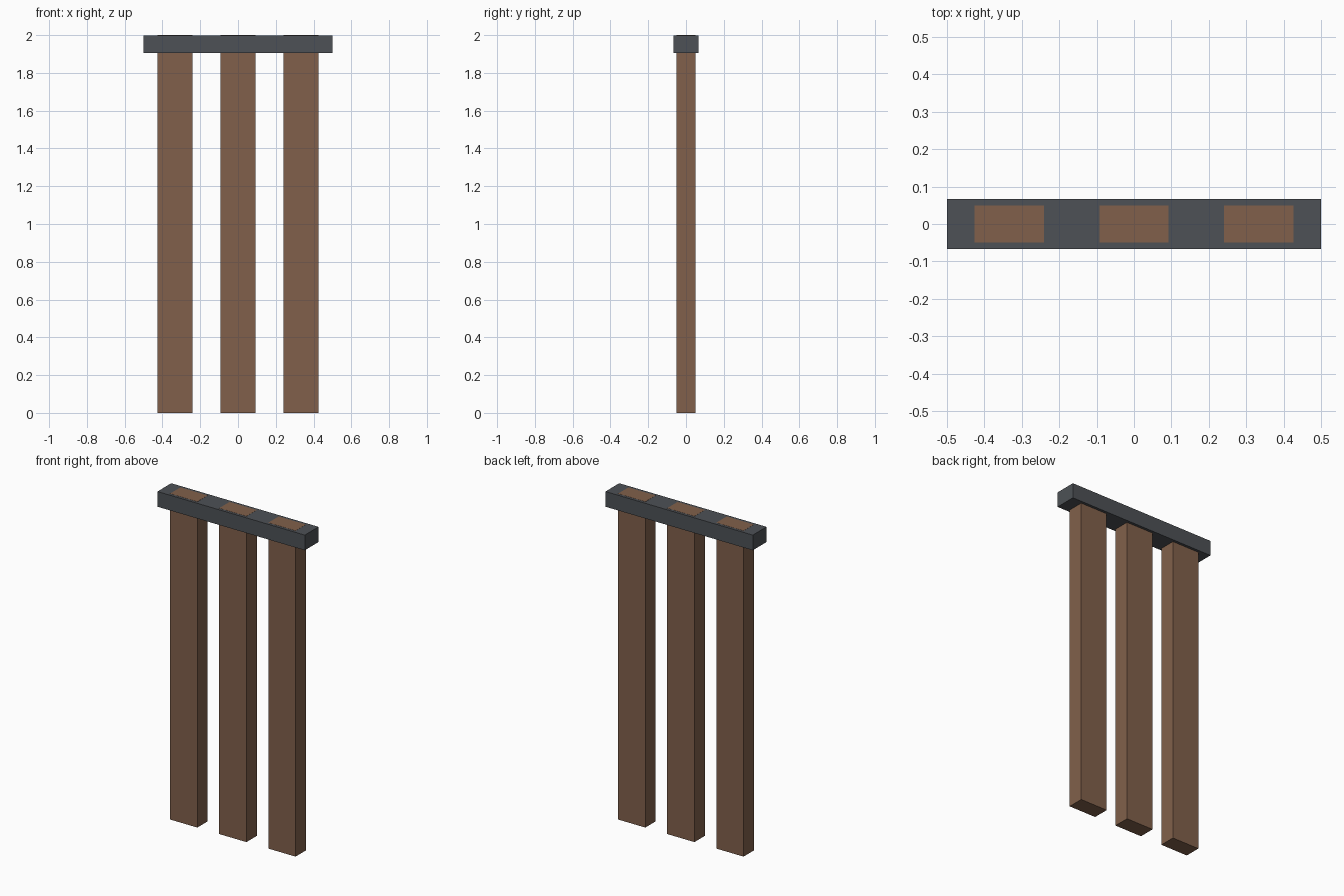
import bpy

if "Cube" in bpy.data.objects:
    bpy.data.objects.remove(bpy.data.objects["Cube"])


def material(name, color):
    mat = bpy.data.materials.new(name)
    mat.diffuse_color = color
    mat.use_nodes = True
    mat.node_tree.nodes["Principled BSDF"].inputs["Base Color"].default_value = mat.diffuse_color
    return mat


def box(name, x, width, depth, z0, z1, mat):
    bpy.ops.mesh.primitive_cube_add(size=1, location=(x, 0, (z0 + z1) / 2))
    obj = bpy.context.object
    obj.name = name
    obj.scale = (width, depth, z1 - z0)
    bpy.ops.object.transform_apply(location=False, rotation=False, scale=True)
    obj.data.materials.append(mat)
    return obj


wood = material("brown_wood", (0.22, 0.118, 0.07, 1))
metal = material("dark_metal", (0.075, 0.083, 0.093, 1))

# Three posts, running up through the top rail
for side, x in (("left", -1 / 3), ("middle", 0), ("right", 1 / 3)):
    box(f"{side}_post", x, 0.185, 0.10, 0, 2.0, wood)

# Top rail, a hair below the post ends so their end grain shows
box("top_rail", 0, 1.0, 0.133, 1.906, 1.9992, metal)
